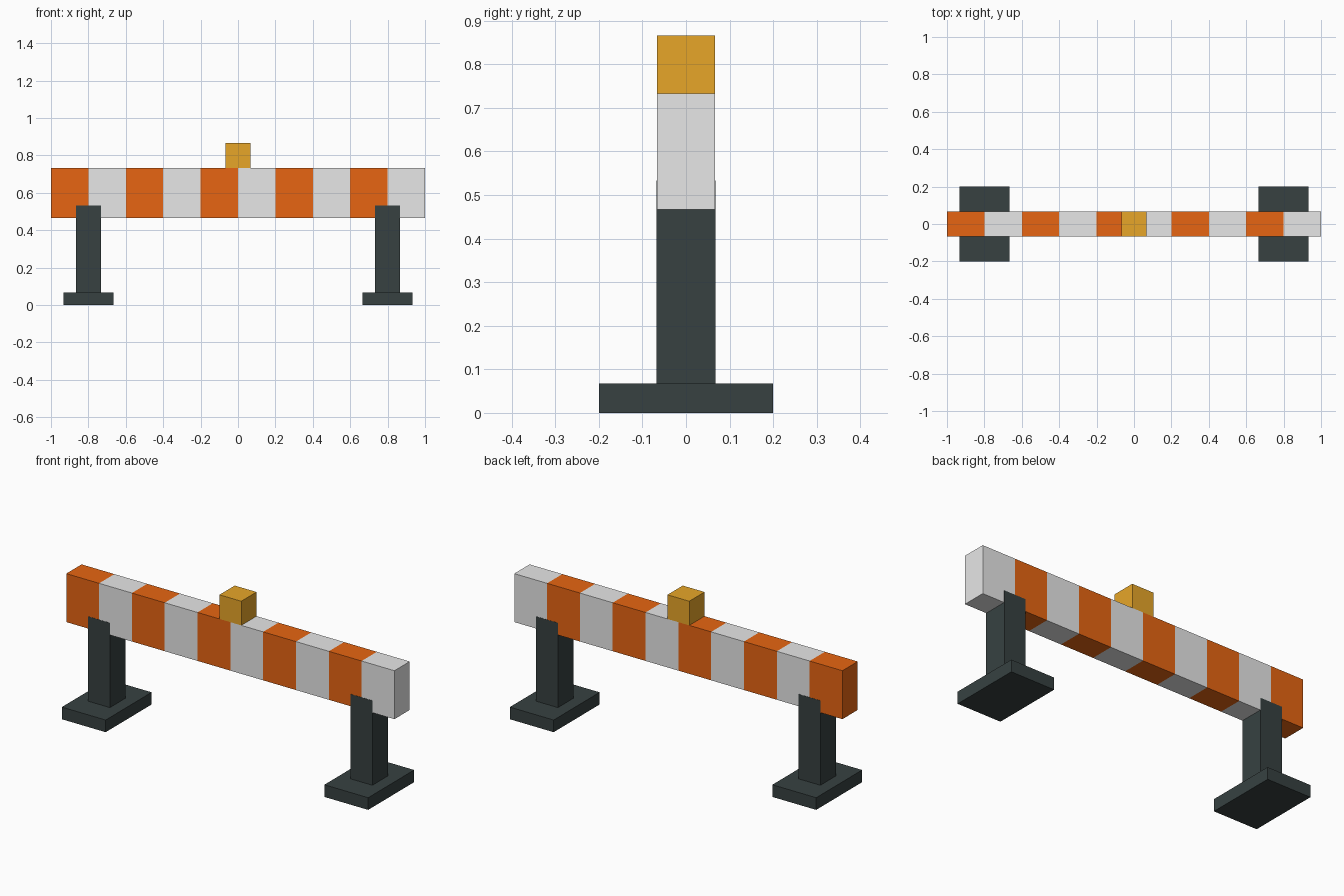
import bpy
import bmesh
from mathutils import Matrix

if "Cube" in bpy.data.objects:
    bpy.data.objects.remove(bpy.data.objects["Cube"], do_unlink=True)


def make_material(name, rgb):
    mat = bpy.data.materials.new(name)
    mat.use_nodes = True
    colour = (*rgb, 1.0)
    mat.diffuse_color = colour
    mat.node_tree.nodes["Principled BSDF"].inputs["Base Color"].default_value = colour
    return mat


orange = make_material("safety_orange", (0.8, 0.13, 0.006))
white = make_material("stripe_white", (0.8, 0.8, 0.8))
amber = make_material("lamp_amber", (0.8, 0.38, 0.022))
dark = make_material("dark_slate", (0.038, 0.053, 0.053))


def make_box(name, size, centre, materials, stripes=1):
    """Box resting at centre, optionally cut along x into alternating stripes."""
    bm = bmesh.new()
    bmesh.ops.create_cube(bm, size=1, matrix=Matrix.Diagonal((*size, 1)))
    width = size[0] / stripes
    for i in range(1, stripes):
        bmesh.ops.bisect_plane(bm, geom=bm.verts[:] + bm.edges[:] + bm.faces[:],
                               plane_co=(i * width - size[0] / 2, 0, 0),
                               plane_no=(1, 0, 0))
    for face in bm.faces:
        x = face.calc_center_median().x + size[0] / 2
        index = min(int(x / width), stripes - 1)
        face.material_index = index % len(materials)
    mesh = bpy.data.meshes.new(name)
    bm.to_mesh(mesh)
    bm.free()
    for mat in materials:
        mesh.materials.append(mat)
    obj = bpy.data.objects.new(name, mesh)
    obj.location = centre
    bpy.context.collection.objects.link(obj)
    return obj


DEPTH = 0.133

# Striped barrier beam
make_box("striped_beam", (2, DEPTH, 0.267), (0, 0, 0.6), [orange, white], stripes=10)

# Warning lamp on top
make_box("warning_lamp", (DEPTH, DEPTH, DEPTH), (0, 0, 0.8), [amber])

# Posts, a hair proud of the beam, and their foot plates
for side, x in (("right", -0.8), ("left", 0.8)):
    make_box(f"{side}_post", (DEPTH, DEPTH + 0.002, 0.477), (x, 0, 0.295), [dark])
    make_box(f"{side}_foot", (0.267, 0.4, 0.067), (x, 0, 0.0335), [dark])
